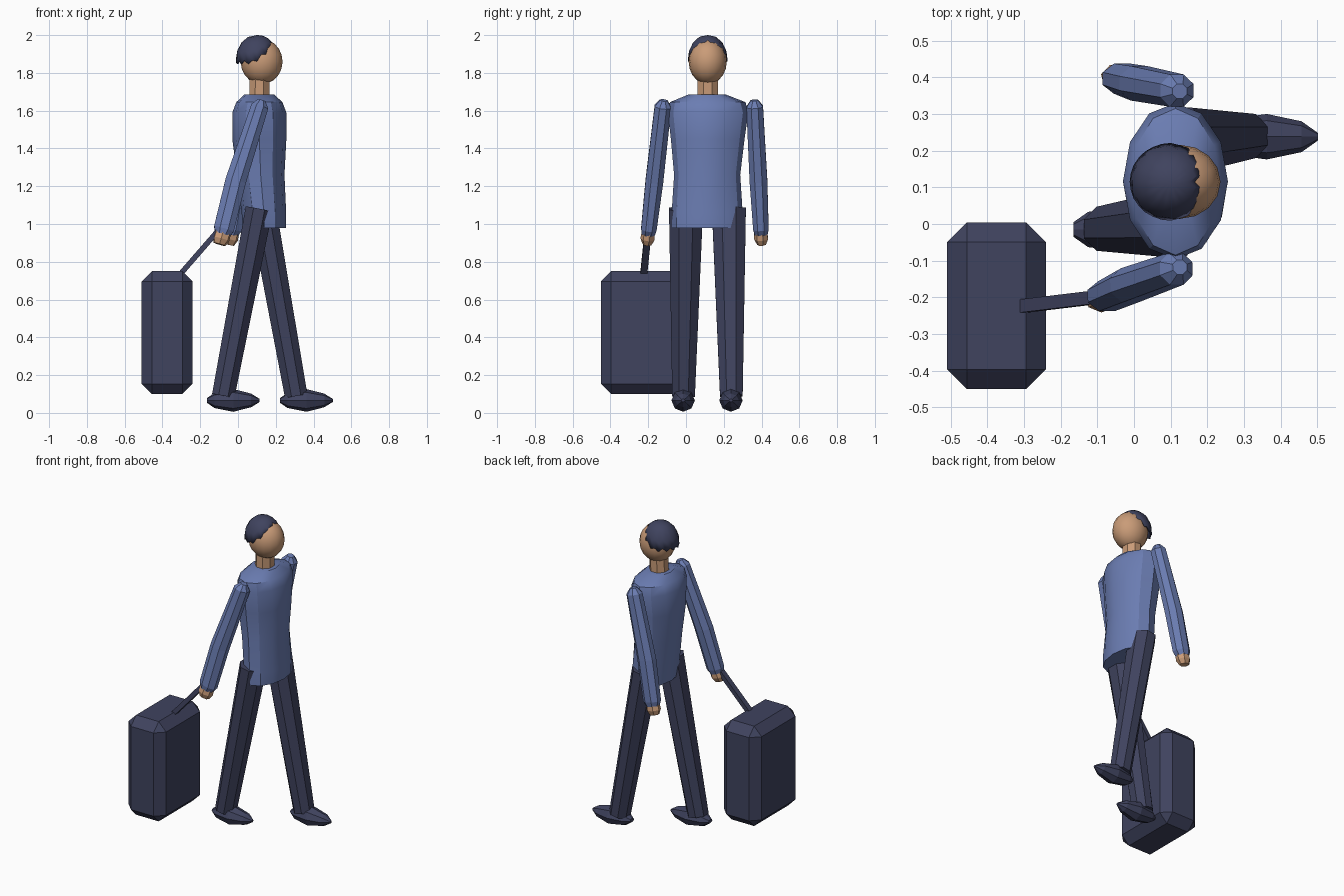
import bpy, bmesh, math
from mathutils import Vector

cube = bpy.data.objects.get("Cube")
if cube:
    bpy.data.objects.remove(cube, do_unlink=True)


def material(name, rgb):
    m = bpy.data.materials.new(name)
    m.use_nodes = True
    m.diffuse_color = (*rgb, 1)
    m.node_tree.nodes["Principled BSDF"].inputs["Base Color"].default_value = (*rgb, 1)
    return m


SHIRT = material("shirt blue", (0.147, 0.205, 0.448))
NAVY = material("dark navy", (0.050, 0.056, 0.113))
SKIN = material("skin tan", (0.587, 0.33, 0.187))


def finish(name, bm, mat, smooth=None):
    bmesh.ops.recalc_face_normals(bm, faces=bm.faces)
    me = bpy.data.meshes.new(name)
    bm.to_mesh(me)
    bm.free()
    me.materials.append(mat)
    ob = bpy.data.objects.new(name, me)
    bpy.context.collection.objects.link(ob)
    if smooth:
        bpy.ops.object.select_all(action="DESELECT")
        ob.select_set(True)
        bpy.context.view_layer.objects.active = ob
        bpy.ops.object.shade_smooth_by_angle(angle=math.radians(smooth))
    return ob


def loft(name, mat, stations, axis=None, sides=8, flat=True, smooth=None):
    """Skin elliptical rings (centre, sideways radius, fore-aft radius)."""
    bm = bmesh.new()
    axis = Vector(axis) if axis else Vector(stations[-1][0]) - Vector(stations[0][0])
    axis.normalize()
    u = Vector((0, 1, 0))
    u = (u - axis * u.dot(axis)).normalized()
    v = axis.cross(u)
    phase = math.pi / sides if flat else 0
    grow = 1 / math.cos(phase)
    rings = []
    for c, ru, rv in stations:
        ring = []
        for i in range(sides):
            a = 2 * math.pi * i / sides + phase
            ring.append(bm.verts.new(Vector(c) + grow * (u * ru * math.cos(a) + v * rv * math.sin(a))))
        rings.append(ring)
    for r0, r1 in zip(rings, rings[1:]):
        for i in range(sides):
            j = (i + 1) % sides
            bm.faces.new((r0[i], r0[j], r1[j], r1[i]))
    bm.faces.new(rings[0])
    bm.faces.new(rings[-1])
    return finish(name, bm, mat, smooth)


UP = (0, 0, 1)

# Torso
loft("torso", SHIRT, [
    ((0.140, 0.112, 0.98), 0.187, 0.114),
    ((0.137, 0.112, 1.06), 0.188, 0.118),
    ((0.120, 0.112, 1.26), 0.175, 0.126),
    ((0.113, 0.115, 1.45), 0.195, 0.143),
    ((0.113, 0.117, 1.59), 0.213, 0.143),
    ((0.113, 0.115, 1.645), 0.200, 0.122),
    ((0.112, 0.112, 1.685), 0.100, 0.080)], UP, 12, False, 30)

# Neck and head
loft("neck", SKIN, [((0.112, 0.115, 1.66), 0.055, 0.053),
                    ((0.115, 0.115, 1.80), 0.055, 0.053)], UP, 8)

bm = bmesh.new()
bmesh.ops.create_uvsphere(bm, u_segments=16, v_segments=10, radius=1)
for vert in bm.verts:
    vert.co = Vector((0.125, 0.115, 1.86)) + vert.co * Vector((0.111, 0.101, 0.12))
finish("head", bm, SKIN, 30)

# Hair cap: bowl whose lower rim rises toward the face in a zigzag
bm = bmesh.new()
N, ROWS = 28, 4
top = bm.verts.new((0.10, 0.115, 2.0))
rows = []
for k in range(1, ROWS + 1):
    row = []
    for i in range(N):
        a = 2 * math.pi * i / N
        away = min(a, 2 * math.pi - a) / math.pi
        rim = 37 + 55 * min(1, away / 0.55) ** 1.1 + (4 if i % 2 else -4)
        t = math.radians(rim) * k / ROWS
        s = math.sin(t) ** 0.88
        row.append(bm.verts.new((0.10 + 0.112 * s * math.cos(a),
                                 0.115 + 0.106 * s * math.sin(a),
                                 1.863 + 0.137 * math.cos(t))))
    rows.append(row)
for i in range(N):
    j = (i + 1) % N
    bm.faces.new((top, rows[0][i], rows[0][j]))
    for r0, r1 in zip(rows, rows[1:]):
        bm.faces.new((r0[i], r1[i], r1[j], r0[j]))
hair = finish("hair", bm, NAVY, 30)
shell = hair.modifiers.new("thickness", "SOLIDIFY")
shell.thickness = 0.012
shell.offset = -1

# Limbs: side name, shoulder, wrist, hip, ankle, heel
sides = [
    ("right", (0.125, -0.118, 1.655), (-0.083, -0.200, 0.945),
     (0.112, 0.000, 1.08), (-0.078, -0.013, 0.09), (-0.165, -0.015, 0.066)),
    ("left", (0.125, 0.362, 1.655), (-0.040, 0.398, 0.945),
     (0.130, 0.227, 1.08), (0.308, 0.240, 0.09), (0.222, 0.238, 0.066)),
]
for side, shoulder, wrist, hip, ankle, heel in sides:
    s, w = Vector(shoulder), Vector(wrist)
    d = (w - s).normalized()
    elbow = s.lerp(w, 0.6) + Vector((-0.012, 0, 0))

    # Sleeve with rounded shoulder and tapered cuff
    loft(side + "_arm", SHIRT, [
        (s, 0.020, 0.020), (s + d * 0.035, 0.044, 0.046),
        (elbow, 0.047, 0.055), (w - d * 0.03, 0.041, 0.054),
        (w, 0.034, 0.040)], d)

    # Hand
    loft(side + "_hand", SKIN, [
        (w - d * 0.02, 0.032, 0.040), (w + d * 0.025, 0.035, 0.042),
        (w + d * 0.055, 0.022, 0.030)], d, 7)

    # Trouser leg
    loft(side + "_leg", NAVY, [(hip, 0.090, 0.072), (ankle, 0.060, 0.060)])

    # Shoe: rounded wedge running from heel to toe
    h = Vector(heel)
    loft(side + "_shoe", NAVY, [
        (h + Vector((x, 0, 0)), ru, rv) for x, ru, rv in
        [(0, 0.020, 0.012), (0.04, 0.048, 0.040), (0.14, 0.062, 0.060),
         (0.235, 0.042, 0.036), (0.28, 0.010, 0.008)]], (1, 0, 0), 8, False)

# Suitcase: box with every edge chamfered
bm = bmesh.new()
bmesh.ops.create_cube(bm, size=1)
for vert in bm.verts:
    vert.co = Vector((-0.375, -0.223, 0.425)) + vert.co * Vector((0.27, 0.455, 0.65))
bmesh.ops.bevel(bm, geom=bm.edges[:], offset=0.054, segments=1, affect="EDGES")
finish("suitcase", bm, NAVY)

# Suitcase pull handle
loft("suitcase_handle", NAVY, [((-0.305, -0.224, 0.735), 0.018, 0.014),
                               ((-0.105, -0.200, 0.965), 0.018, 0.014)], None, 4)
